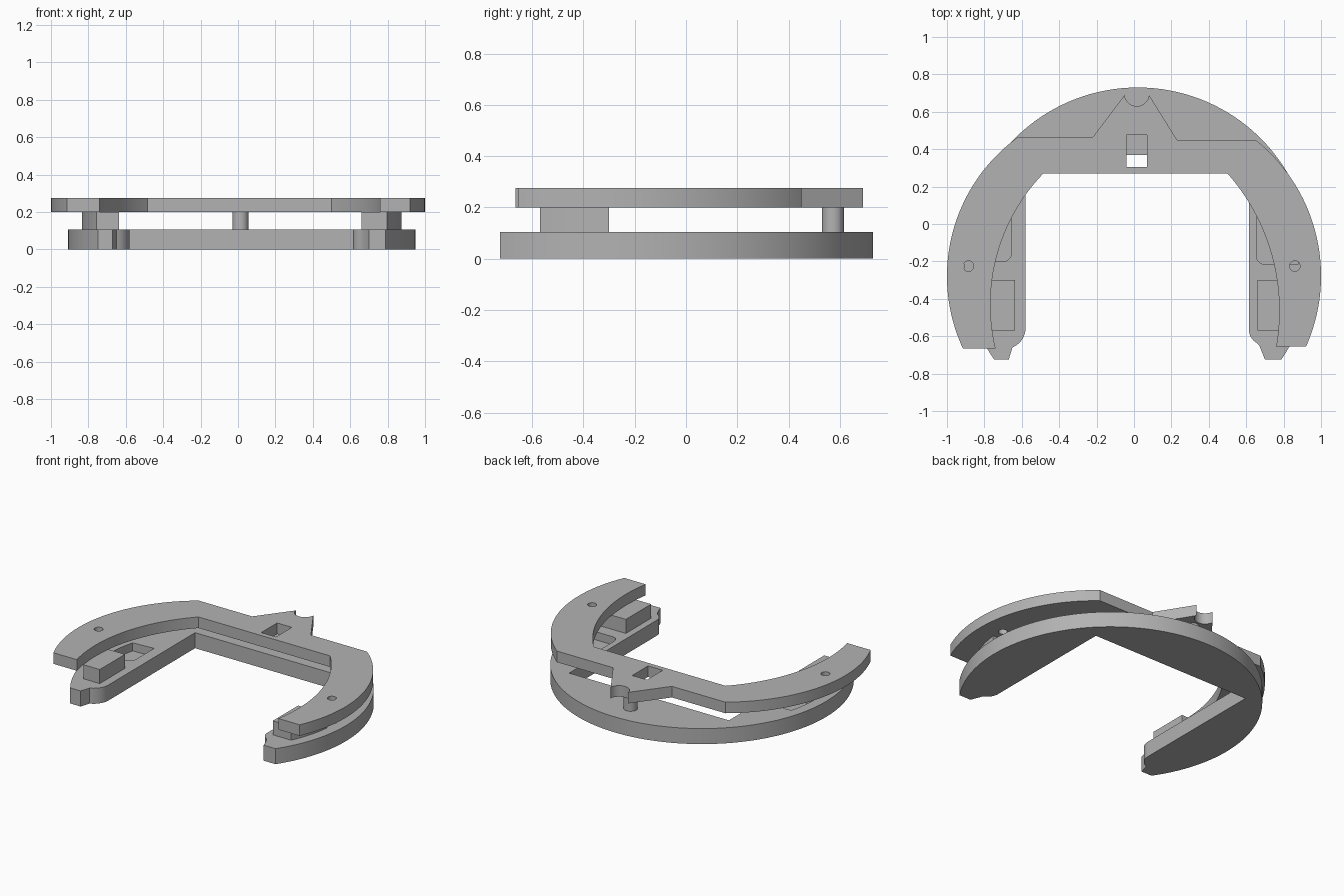
import bpy
import bmesh
import math
from mathutils import Vector

old = bpy.data.objects.get("Cube")
if old:
    bpy.data.objects.remove(old, do_unlink=True)

grey = bpy.data.materials.new("plain grey")
grey.use_nodes = True
grey.diffuse_color = (0.45, 0.45, 0.45, 1)
grey.node_tree.nodes["Principled BSDF"].inputs["Base Color"].default_value = (0.45, 0.45, 0.45, 1)


def sweep(center, radius, a0, a1, n):
    return [(center[0] + radius * math.cos(a0 + (a1 - a0) * i / n),
             center[1] + radius * math.sin(a0 + (a1 - a0) * i / n)) for i in range(n + 1)]


def arc(p, q, r, n=32):
    """Points along the circle running from p through q to r."""
    p, q, r = Vector(p), Vector(q), Vector(r)
    u, v = q - p, r - p
    d = 2 * (u.x * v.y - u.y * v.x)
    c = p + Vector((v.y * u.dot(u) - u.y * v.dot(v), u.x * v.dot(v) - v.x * u.dot(u))) / d
    a0 = math.atan2(p.y - c.y, p.x - c.x)
    a1 = math.atan2(r.y - c.y, r.x - c.x)
    turn = (a1 - a0) % math.tau
    if d < 0:
        turn -= math.tau
    return sweep(c, (p - c).length, a0, a0 + turn, n)


def prism(name, outline, z0, z1):
    bm = bmesh.new()
    base = bm.faces.new([bm.verts.new((x, y, z0)) for x, y in outline])
    top = bmesh.ops.extrude_face_region(bm, geom=[base])["geom"]
    bmesh.ops.translate(bm, vec=(0, 0, z1 - z0),
                        verts=[g for g in top if isinstance(g, bmesh.types.BMVert)])
    bmesh.ops.recalc_face_normals(bm, faces=bm.faces)
    mesh = bpy.data.meshes.new(name)
    bm.to_mesh(mesh)
    bm.free()
    mesh.materials.append(grey)
    obj = bpy.data.objects.new(name, mesh)
    bpy.context.collection.objects.link(obj)
    return obj


def disc(center, radius, n=32):
    return sweep(center, radius, 0, math.tau, n)[:-1]


def rim_y(y, radius, side):
    """Point of the lower plate's concentric circle at height y."""
    return (CENTER[0] + side * math.sqrt(radius ** 2 - (y - CENTER[1]) ** 2), y)


def rim_arc(y0, y1, radius, side):
    return arc(rim_y(y0, radius, side), rim_y((y0 + y1) / 2, radius, side),
               rim_y(y1, radius, side), 12)


def cut(target, cutter):
    mod = target.modifiers.new(cutter.name, 'BOOLEAN')
    mod.operation = 'DIFFERENCE'
    mod.solver = 'EXACT'
    mod.object = cutter
    cutter.hide_render = True
    cutter.hide_set(True)
    cutter.display_type = 'WIRE'


CENTER, RADIUS, INSET = (0.02, -0.2), 0.93, 0.86

# Lower plate: round rim, square inner opening, narrowed tips
outer = arc(rim_y(-0.725, RADIUS, 1), (0.02, 0.73), rim_y(-0.725, RADIUS, -1), 96)
left_tip = [(-0.67, -0.725), (-0.65, -0.66)] + arc((-0.64, -0.655), (-0.6, -0.62), (-0.58, -0.56), 8)
right_tip = arc((0.615, -0.56), (0.625, -0.605), (0.655, -0.635), 8) + [(0.67, -0.65), (0.70, -0.725)]
lower = prism("lower_plate", outer + left_tip + [(-0.58, 0.37), (0.615, 0.37)] + right_tip, 0, 0.105)

# Upper plate: curved arms, straight bridge, pointed tab with a round notch
right_arm = arc((0.92, -0.655), (1.0, -0.27), (0.65, 0.45), 48)
notch = arc((0.08, 0.69), (0.015, 0.63), (-0.05, 0.69), 20)
left_arm = arc((-0.62, 0.465), (-1.0, -0.27), (-0.915, -0.665), 48)
left_inner = arc((-0.74, -0.665), (-0.767, -0.4), (-0.485, 0.27))
right_inner = arc((0.5, 0.27), (0.775, -0.4), (0.76, -0.655))
upper = prism("upper_plate", right_arm + [(0.23, 0.45)] + notch + [(-0.22, 0.465)]
              + left_arm + left_inner + right_inner, 0.2, 0.275)

# Openings in the upper plate
cut(upper, prism("square_hole_cutter", [(-0.04, 0.305), (0.07, 0.305), (0.07, 0.475), (-0.04, 0.475)], 0.15, 0.35))
for name, x in (("left", 0.86), ("right", -0.885)):
    cut(upper, prism(name + "_pin_hole_cutter", disc((x, -0.225), 0.028), 0.15, 0.35))

# Spacer blocks and shallow pockets on each arm
parts = [lower, upper]
for name, side, block_x, pocket_x, low in (("left", 1, 0.66, 0.655, -0.215), ("right", -1, -0.635, -0.655, -0.2)):
    parts.append(prism(name + "_spacer_block",
                       [(block_x, -0.57)] + rim_arc(-0.57, -0.3, INSET, side) + [(block_x, -0.3)], 0.105, 0.2))
    corner = arc((pocket_x, low + 0.045), (pocket_x + side * 0.013, low + 0.013),
                 (pocket_x + side * 0.045, low), 8)
    cut(lower, prism(name + "_pocket_cutter",
                     corner + rim_arc(low, 0.03, INSET, side) + [(pocket_x, 0.04)], 0.05, 0.15))

# Rear pin
parts.append(prism("rear_pin", disc((0.013, 0.573), 0.043), 0.37 - 0.37 + 0.2 - 0.1, 0.2))
parts[-1].location.y = 0

# Apply the cuts, then smooth the curved walls
for obj in parts:
    bpy.ops.object.select_all(action='DESELECT')
    obj.select_set(True)
    bpy.context.view_layer.objects.active = obj
    for mod in list(obj.modifiers):
        bpy.ops.object.modifier_apply(modifier=mod.name)
    bpy.ops.object.shade_smooth_by_angle(angle=math.radians(25))
for obj in list(bpy.data.objects):
    if obj.name.endswith("_cutter"):
        bpy.data.objects.remove(obj, do_unlink=True)
